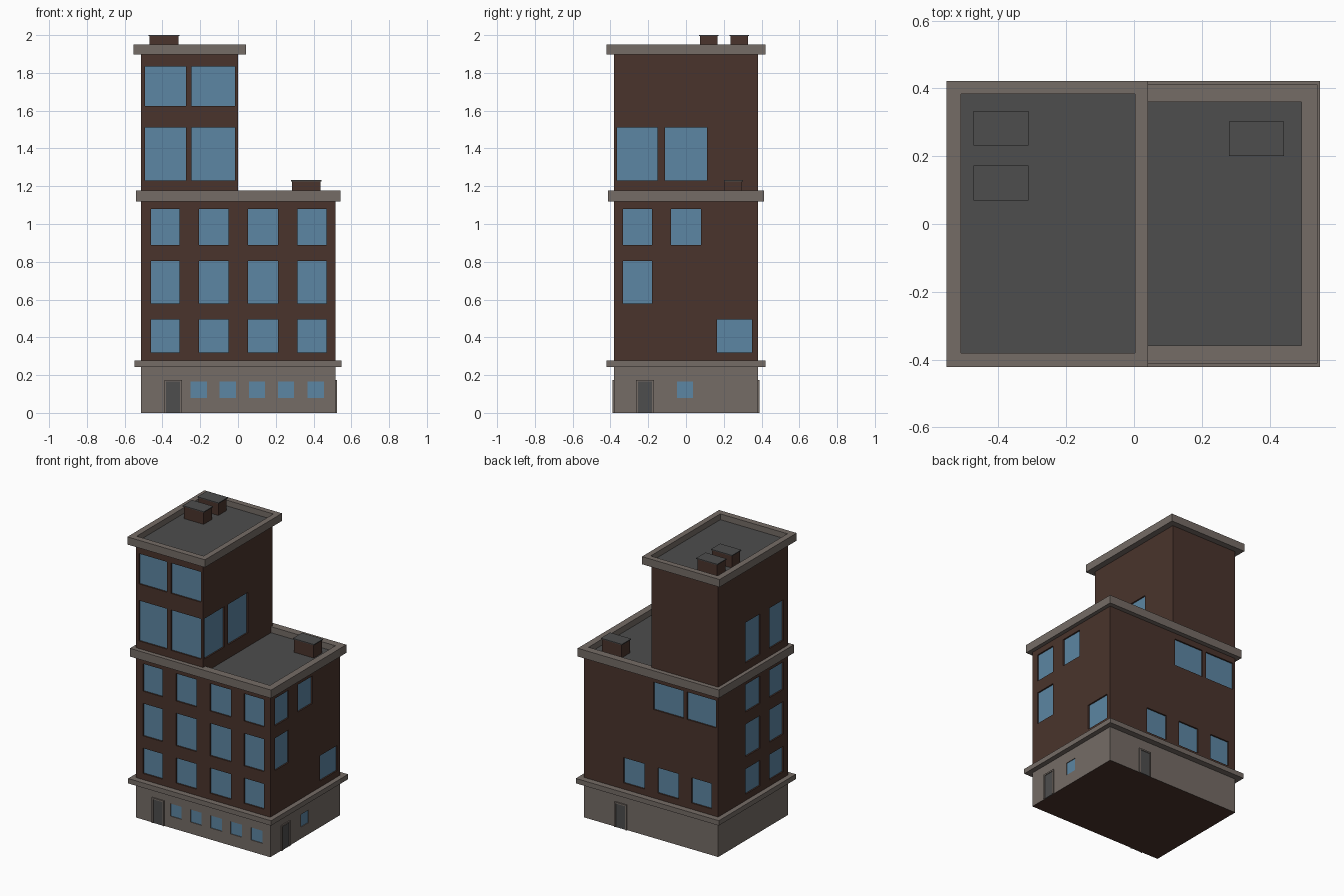
import bpy, bmesh
from mathutils import Vector

if "Cube" in bpy.data.objects:
    bpy.data.objects.remove(bpy.data.objects["Cube"])


def material(name, rgb):
    m = bpy.data.materials.new(name)
    m.diffuse_color = (*rgb, 1)
    m.use_nodes = True
    m.node_tree.nodes["Principled BSDF"].inputs["Base Color"].default_value = m.diffuse_color
    return m


BRICK = material("brown brick", (0.068, 0.034, 0.025))
STONE = material("grey stone", (0.178, 0.150, 0.133))
ROOF = material("dark grey", (0.075, 0.075, 0.075))
GLASS = material("blue glass", (0.107, 0.238, 0.366))


def finish(bm, name, mats):
    me = bpy.data.meshes.new(name)
    bm.to_mesh(me)
    bm.free()
    for m in mats:
        me.materials.append(m)
    ob = bpy.data.objects.new(name, me)
    bpy.context.collection.objects.link(ob)
    return ob


def add_box(bm, lo, hi):
    lo, hi = Vector(lo), Vector(hi)
    verts = bmesh.ops.create_cube(bm, size=1)["verts"]
    for v in verts:
        v.co = Vector([(lo[i] + hi[i]) / 2 + v.co[i] * (hi[i] - lo[i]) for i in range(3)])


def box(name, lo, hi, mat):
    bm = bmesh.new()
    add_box(bm, lo, hi)
    return finish(bm, name, [mat])


def side_map(side, x0, x1, y0, y1):
    """Maps (position along wall, height, depth into wall) to a point."""
    return {"front": lambda u, z, d: Vector((u, y0 + d, z)),
            "back": lambda u, z, d: Vector((u, y1 - d, z)),
            "right": lambda u, z, d: Vector((x1 - d, u, z)),
            "left": lambda u, z, d: Vector((x0 + d, u, z))}[side]


def storey(name, bounds, z0, z1, windows, mats, depth=0.01):
    """Four walls with recessed windows (u0, u1, z0, z1) per side, plus caps."""
    x0, x1, y0, y1 = bounds
    bm = bmesh.new()

    def quad(pts, mat, flip=False):
        f = bm.faces.new([bm.verts.new(p) for p in (pts[::-1] if flip else pts)])
        f.material_index = mat

    for side in ("front", "right", "back", "left"):
        at = side_map(side, *bounds)
        flip = side in ("back", "left")
        rects = windows.get(side, [])
        ends = (x0, x1) if side in ("front", "back") else (y0, y1)
        us = sorted({*ends, *(u for r in rects for u in r[:2])})
        zs = sorted({z0, z1, *(z for r in rects for z in r[2:])})
        for ua, ub in zip(us, us[1:]):
            for za, zb in zip(zs, zs[1:]):
                u, z = (ua + ub) / 2, (za + zb) / 2
                if not any(r[0] < u < r[1] and r[2] < z < r[3] for r in rects):
                    quad([at(ua, za, 0), at(ub, za, 0), at(ub, zb, 0), at(ua, zb, 0)], 0, flip)
        for a, b, c, d in rects:
            loop = [(a, c), (b, c), (b, d), (a, d)]
            quad([at(u, z, depth) for u, z in loop], 1, flip)
            for p, q in zip(loop, loop[1:] + loop[:1]):
                quad([at(*p, 0), at(*q, 0), at(*q, depth), at(*p, depth)], 0, flip)
    ring = [(x0, y0), (x1, y0), (x1, y1), (x0, y1)]
    quad([(x, y, z1) for x, y in ring], 0)
    quad([(x, y, z0) for x, y in ring], 2, True)
    bmesh.ops.remove_doubles(bm, verts=bm.verts[:], dist=1e-5)
    return finish(bm, name, mats)


def parapet(name, outer, inner, z0, z1, floor):
    """Stone ledge with a sunken dark roof."""
    bm = bmesh.new()

    def ring(b, z):
        x0, x1, y0, y1 = b
        return [bm.verts.new(p) for p in ((x0, y0, z), (x1, y0, z), (x1, y1, z), (x0, y1, z))]

    rings = [ring(outer, z0), ring(outer, z1), ring(inner, z1), ring(inner, floor)]
    bm.faces.new(rings[0][::-1])
    for a, b in zip(rings, rings[1:]):
        for i in range(4):
            j = (i + 1) % 4
            bm.faces.new((a[i], a[j], b[j], b[i]))
    bm.faces.new(rings[3]).material_index = 1
    return finish(bm, name, [STONE, ROOF])


def rows(us, zs):
    return [(*u, *z) for u in us for z in zs]


BODY = (-0.513, 0.515, -0.382, 0.38)
TOWER = (-0.513, 0.0, -0.382, 0.38)
LOW, MID, HIGH = (0.32, 0.495), (0.58, 0.805), (0.89, 1.08)
TALL, TOP = (1.23, 1.51), (1.625, 1.835)
COLS = [(-0.46, -0.31), (-0.207, -0.05), (0.053, 0.213), (0.315, 0.468)]
SIDE_COLS = [(-0.333, -0.18), (-0.08, 0.08)]
SMALL = [(0.08, 0.167)]

# Stone ground floor
storey("ground_floor", BODY, 0, 0.25, {
    "front": rows([(c - 0.043, c + 0.043) for c in (-0.208, -0.054, 0.101, 0.254, 0.411)], SMALL),
    "right": rows([(-0.048, 0.037)], SMALL)}, [STONE, GLASS, BRICK], 0.005)
box("lower_ledge", (-0.547, -0.422, 0.243), (0.549, 0.422, 0.277), STONE)

# Brick main floors
storey("main_floors", BODY, 0.27, 1.125, {
    "front": rows(COLS, [LOW, MID, HIGH]),
    "right": rows(SIDE_COLS, [HIGH]) + rows(SIDE_COLS[:1], [MID]) + [(0.165, 0.35, *LOW)],
    "back": rows(COLS[:3], [LOW]) + rows([(-0.495, -0.275), (-0.245, -0.018)], [HIGH]),
    "left": rows(SIDE_COLS, [LOW, MID, HIGH])}, [BRICK, GLASS, BRICK])
parapet("main_roof", (-0.54, 0.542, -0.412, 0.412), (-0.495, 0.495, -0.358, 0.36), 1.12, 1.177, 1.135)

# Brick tower on the left half
storey("tower", TOWER, 1.13, 1.905, {
    "front": rows([(-0.492, -0.275), (-0.245, -0.017)], [TALL, TOP]),
    "right": rows([(-0.365, -0.15), (-0.11, 0.11)], [TALL]),
    "left": rows(SIDE_COLS, [TALL])}, [BRICK, GLASS, BRICK])
parapet("tower_roof", (-0.553, 0.042, -0.422, 0.422), (-0.511, 0.003, -0.38, 0.383), 1.897, 1.95, 1.91)

# Chimneys with thin dark caps
for i, (x, y, zb, zt) in enumerate([(-0.392, 0.121, 1.905, 2.0), (-0.392, 0.282, 1.905, 2.0),
                                    (0.361, 0.251, 1.13, 1.232)]):
    box(f"chimney_{i + 1}", (x - 0.076, y - 0.046, zb), (x + 0.076, y + 0.046, zt - 0.006), BRICK)
    box(f"chimney_cap_{i + 1}", (x - 0.081, y - 0.051, zt - 0.006), (x + 0.081, y + 0.051, zt), ROOF)

# Doors: dark panel with a raised stone frame
for side, u0, u1 in (("front", -0.39, -0.297), ("right", -0.264, -0.17), ("back", 0.185, 0.279)):
    at = side_map(side, *BODY)

    def slab(bm, a, b, z0, z1, out):
        p, q = at(a, z0, 0.002), at(b, z1, -out)
        add_box(bm, [min(s) for s in zip(p, q)], [max(s) for s in zip(p, q)])

    bm = bmesh.new()
    slab(bm, u0, u0 + 0.01, 0, 0.175, 0.008)
    slab(bm, u1 - 0.01, u1, 0, 0.175, 0.008)
    slab(bm, u0 + 0.01, u1 - 0.01, 0.165, 0.175, 0.008)
    finish(bm, f"{side}_door_frame", [STONE])
    bm = bmesh.new()
    slab(bm, u0 + 0.01, u1 - 0.01, 0, 0.165, 0.003)
    finish(bm, f"{side}_door", [ROOF])
